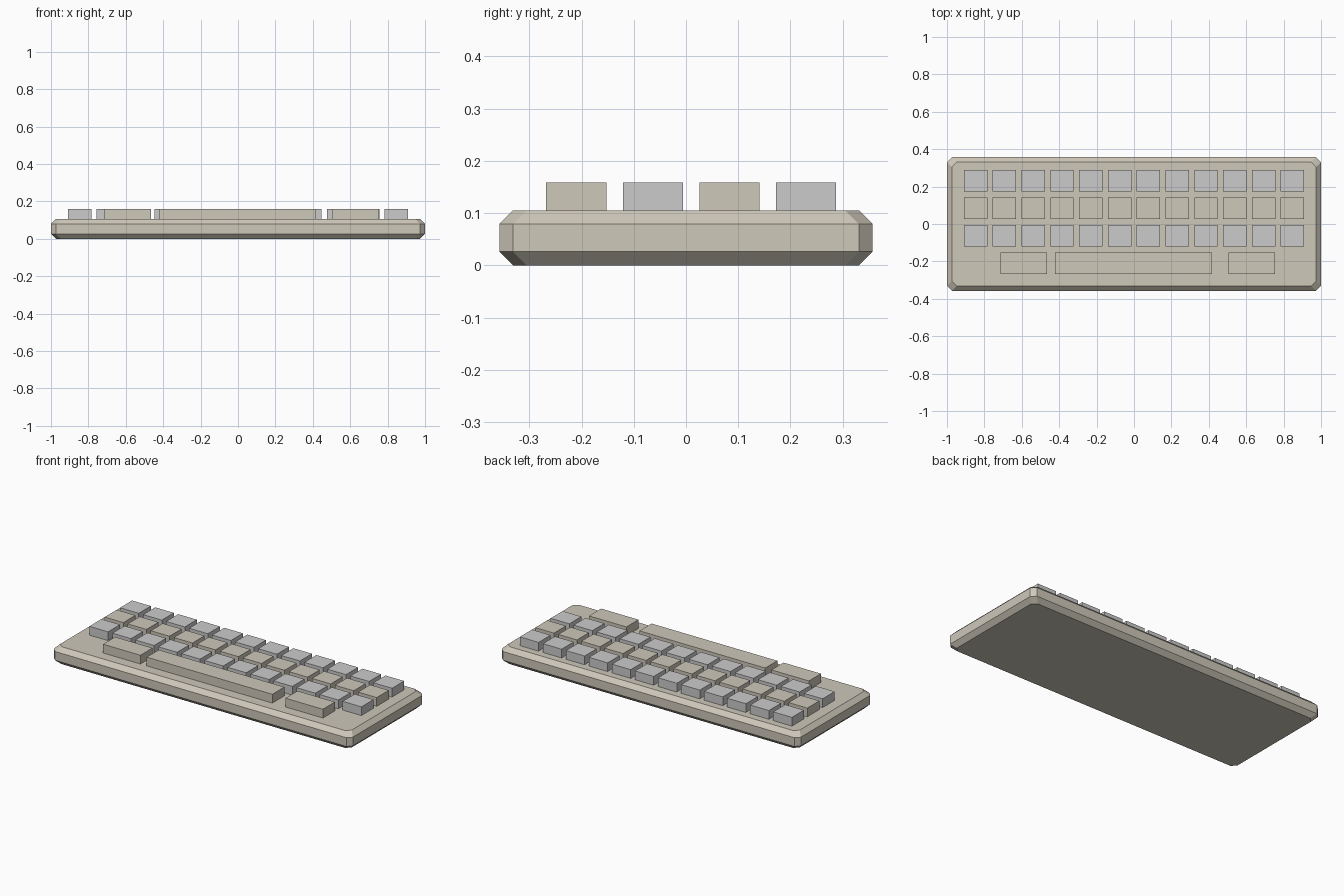
import bpy, bmesh

if "Cube" in bpy.data.objects:
    bpy.data.objects.remove(bpy.data.objects["Cube"])


def material(name, color):
    m = bpy.data.materials.new(name)
    m.diffuse_color = (*color, 1)
    m.use_nodes = True
    m.node_tree.nodes["Principled BSDF"].inputs["Base Color"].default_value = m.diffuse_color
    return m


BEIGE = material("beige", (0.62, 0.58, 0.49))
GREY = material("grey", (0.52, 0.54, 0.52))
HX, HY, H, B = 1.0, 0.357, 0.105, 0.026


def outline(hx, hy, c):
    """Rectangle with cut corners, counter-clockwise."""
    return [(hx, -hy + c), (hx, hy - c), (hx - c, hy), (-hx + c, hy),
            (-hx, hy - c), (-hx, -hy + c), (-hx + c, -hy), (hx - c, -hy)]


def make_case():
    bm = bmesh.new()
    rings = []
    for inset, z in ((B, 0), (0, B), (0, H - B), (B, H)):
        rings.append([bm.verts.new((x, y, z)) for x, y in outline(HX - inset, HY - inset, B)])
    for lo, hi in zip(rings, rings[1:]):
        for i in range(8):
            j = (i + 1) % 8
            bm.faces.new((lo[i], lo[j], hi[j], hi[i]))
    bm.faces.new(rings[0][::-1])
    bm.faces.new(rings[-1])
    bmesh.ops.recalc_face_normals(bm, faces=bm.faces)
    mesh = bpy.data.meshes.new("case")
    bm.to_mesh(mesh)
    bm.free()
    obj = bpy.data.objects.new("case", mesh)
    bpy.context.collection.objects.link(obj)
    mesh.materials.append(BEIGE)


def key(name, x, y, width, mat):
    bottom, top = 0.103, 0.158
    bpy.ops.mesh.primitive_cube_add(size=1, location=(x, y, (bottom + top) / 2))
    obj = bpy.context.object
    obj.name = name
    obj.scale = (width, 0.115, top - bottom)
    obj.data.materials.append(mat)


# Chamfered case
make_case()

# Three rows of twelve keys
for row, mat in enumerate((GREY, BEIGE, GREY)):
    for col in range(12):
        key(f"key_{row + 1}_{col + 1}", (col - 5.5) * 0.154, 0.23 - row * 0.1467, 0.125, mat)

# Bottom row of wide keys
for name, x, width in (("left_wide_key", -0.59, 0.25),
                       ("space_bar", -0.003, 0.84),
                       ("right_wide_key", 0.63, 0.25)):
    key(name, x, -0.21, width, BEIGE)
